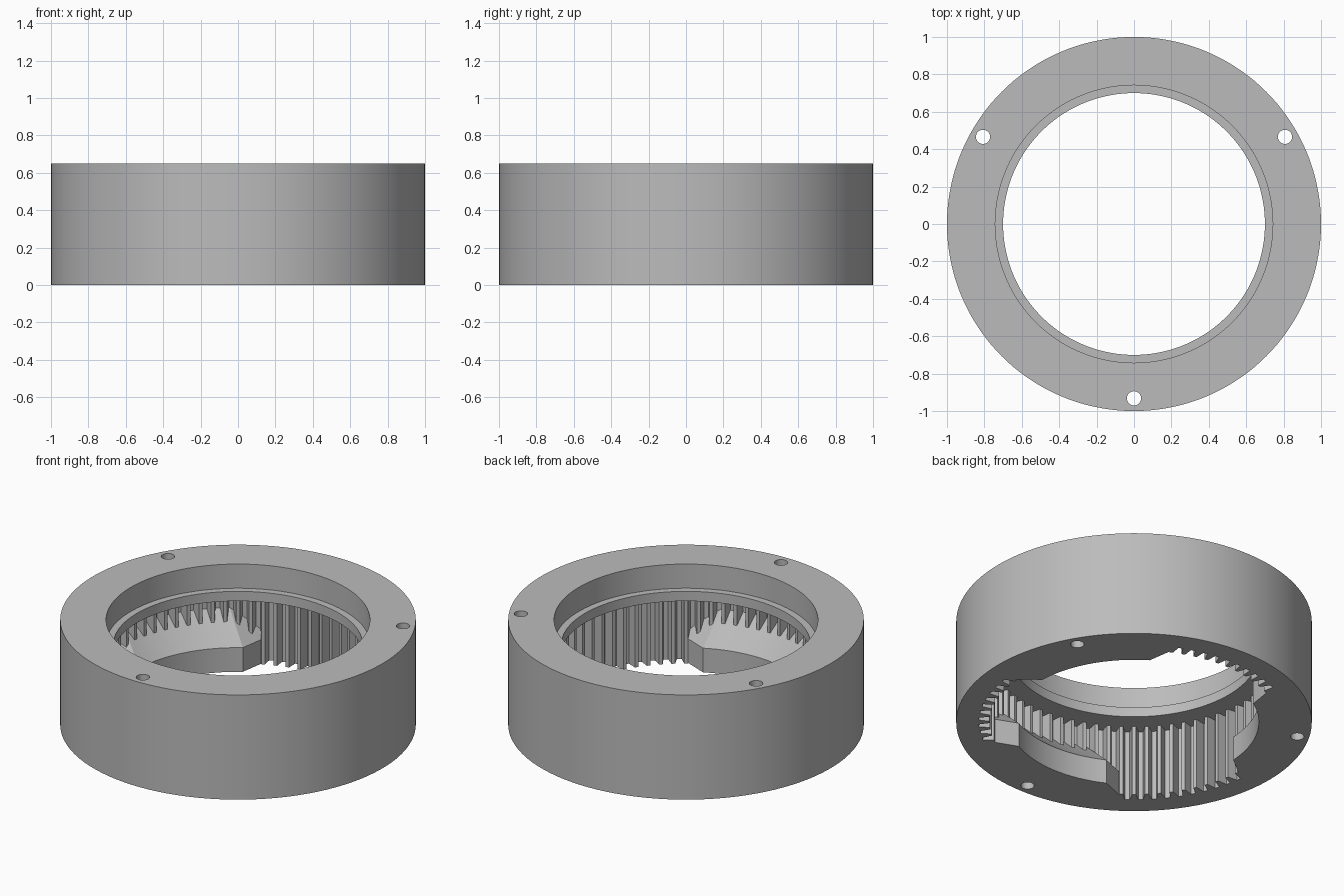
import bpy, bmesh
from math import sin, cos, acos, pi, radians, tau

if "Cube" in bpy.data.objects:
    bpy.data.objects.remove(bpy.data.objects["Cube"])

HEIGHT, BORE, POCKET_TOP = 0.65, 0.70, 0.44
TEETH, TIP, ROOT = 72, 0.812, 0.872

grey = bpy.data.materials.new("machined grey")
grey.use_nodes = True
grey.diffuse_color = (0.5, 0.5, 0.5, 1)
grey.node_tree.nodes["Principled BSDF"].inputs["Base Color"].default_value = (0.5, 0.5, 0.5, 1)


def polar(r, a):
    return r * cos(a), r * sin(a)


def loft(name, loops, capped=True):
    """Join equal closed loops of 3D points; cap the ends or close into a ring."""
    bm = bmesh.new()
    rows = [[bm.verts.new(p) for p in loop] for loop in loops]
    pairs = list(zip(rows, rows[1:]))
    if capped:
        bm.faces.new(rows[0])
        bm.faces.new(rows[-1])
    else:
        pairs.append((rows[-1], rows[0]))
    for low, high in pairs:
        for i in range(len(low)):
            j = (i + 1) % len(low)
            bm.faces.new((low[i], low[j], high[j], high[i]))
    bmesh.ops.recalc_face_normals(bm, faces=bm.faces)
    mesh = bpy.data.meshes.new(name)
    bm.to_mesh(mesh)
    bm.free()
    mesh.materials.append(grey)
    ob = bpy.data.objects.new(name, mesh)
    bpy.context.collection.objects.link(ob)
    return ob


def prism(name, outline, z0, z1):
    return loft(name, [[(x, y, z) for x, y in outline] for z in (z0, z1)])


def circle(r, n, cx=0, cy=0):
    return [(cx + r * cos(tau * i / n), cy + r * sin(tau * i / n)) for i in range(n)]


def combine(target, tool, operation):
    mod = target.modifiers.new(tool.name, "BOOLEAN")
    mod.operation, mod.object, mod.solver = operation, tool, "EXACT"
    bpy.context.view_layer.objects.active = target
    bpy.ops.object.modifier_apply(modifier=mod.name)
    bpy.data.objects.remove(tool)


# Housing ring with a stepped bore, turned from its cross-section
section = [(1, 0), (1, HEIGHT), (0.742, HEIGHT), (0.742, 0.50), (BORE, 0.50), (BORE, 0)]
housing = loft("ring_gear_housing",
               [[(x, y, z) for x, y in circle(r, 144)] for r, z in section], capped=False)

# Internal gear teeth, cut upward from the underside
gear = []
for i in range(TEETH):
    for r, step in ((TIP, -0.14), (TIP, 0.14), (ROOT, 0.32), (ROOT, 0.68)):
        gear.append(polar(r, tau * (i + step) / TEETH))
combine(housing, prism("tooth_cutter", gear, -0.1, POCKET_TOP), "DIFFERENCE")


# Stop pads: arc face, slanted ends and a 45 degree chamfer on top
def pad_loop(centre, offset, z, n=24):
    back, tilt = 0.885, radians(21.2)
    loop = []
    for r, sign in ((BORE + 0.002 + offset, 1), (back, -1)):
        half = acos((0.466 + offset) / r) - tilt
        for i in range(n + 1):
            a = centre + sign * half * (2 * i / n - 1)
            loop.append((*polar(r, a), z))
    return loop


for k in range(3):
    angle = radians(30 + 120 * k)
    pad = loft("stop_pad", [pad_loop(angle, d, z) for d, z in
                            ((0, 0), (0, 0.15), (0.175, 0.325))])
    combine(housing, pad, "UNION")
    # Bolt hole right through the wall behind each pad
    x, y = polar(0.932, angle)
    combine(housing, prism("bolt_hole", circle(0.038, 32, x, y), -0.1, 0.8), "DIFFERENCE")

bpy.ops.object.select_all(action="DESELECT")
housing.select_set(True)
bpy.context.view_layer.objects.active = housing
bpy.ops.object.shade_smooth_by_angle(angle=radians(25))
